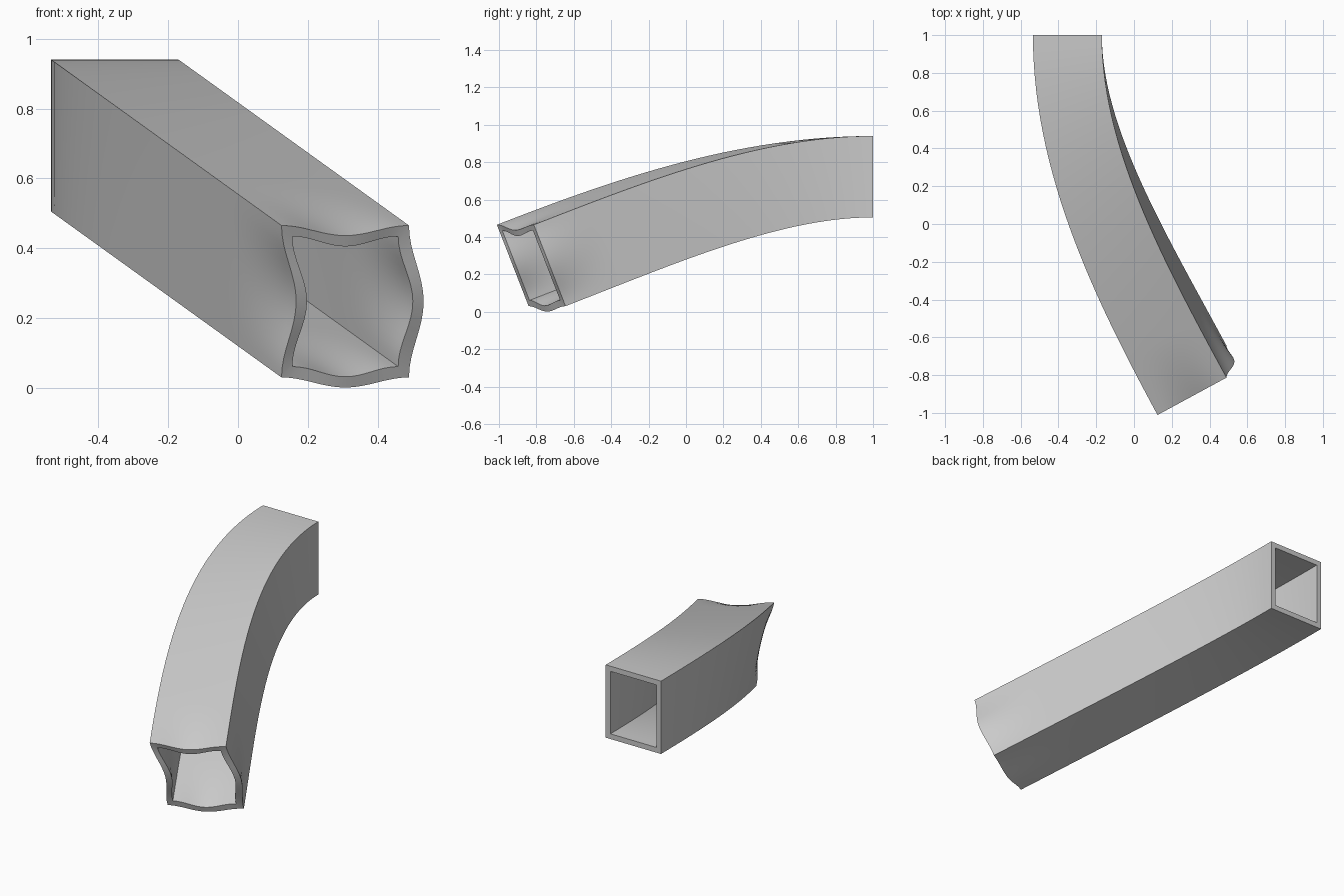
import bpy, bmesh, math

if "Cube" in bpy.data.objects:
    bpy.data.objects.remove(bpy.data.objects["Cube"])

W, H, WALL = 0.1825, 0.2175, 0.031      # half width, half height, wall thickness
LENGTH, SLOPE = 1.8275, 0.667           # run of the centre line along -y, final slope
DX, DZ = 0.66, -0.475                   # sideways and vertical travel of the sweep
TRAVEL = math.hypot(DX, DZ)
PER_SIDE = 16


def rectangle(w, h):
    """Perimeter points (x, z, bulge_x, bulge_z), walls warping at the front."""
    pts = []
    corners = [(-w, h), (w, h), (w, -h), (-w, -h)]
    for k in range(4):
        (x0, z0), (x1, z1) = corners[k], corners[(k + 1) % 4]
        for i in range(PER_SIDE):
            t = i / PER_SIDE
            bulge = math.sin(math.pi * t) ** 2
            bx, bz = (0, -0.029 * bulge) if k % 2 == 0 else (0.042 * bulge, 0)
            pts.append((x0 + (x1 - x0) * t, z0 + (z1 - z0) * t, bx, bz))
    return pts


def place(point, s):
    """Sweep a profile point to distance s, sheared square to the path."""
    x, z, bx, bz = point
    q = 1 - s / LENGTH
    slope = SLOPE * (1 - q * q)
    e = SLOPE * (s - LENGTH / 3 * (1 - q ** 3)) / TRAVEL
    u = (x * DX + z * DZ) / TRAVEL
    f = max(0, 1 - (LENGTH - s) / 0.3) ** 2
    return (-0.3525 + DX * e + x + bx * f,
            1 - s + slope * u,
            0.7225 + DZ * e + z + bz * f)


# Ring positions: even along the body, closer together at the warped mouth
steps = [1.52 * i / 24 for i in range(25)]
steps += [1.52 + (LENGTH - 1.52) * i / 12 for i in range(1, 13)]

bm = bmesh.new()
outer = [[bm.verts.new(place(p, s)) for p in rectangle(W, H)] for s in steps]
inner = [[bm.verts.new(place(p, s)) for p in rectangle(W - WALL, H - WALL)] for s in steps]


def bridge(a, b):
    n = len(a)
    for i in range(n):
        j = (i + 1) % n
        bm.faces.new((a[i], a[j], b[j], b[i]))


# Outer skin, inner skin and the two rims
for skin in (outer, inner):
    for a, b in zip(skin, skin[1:]):
        bridge(a, b)
bridge(outer[0], inner[0])
bridge(outer[-1], inner[-1])
bmesh.ops.recalc_face_normals(bm, faces=bm.faces)

mesh = bpy.data.meshes.new("curved_duct")
bm.to_mesh(mesh)
bm.free()
duct = bpy.data.objects.new("curved_duct", mesh)
bpy.context.collection.objects.link(duct)
bpy.context.view_layer.objects.active = duct
duct.select_set(True)
bpy.ops.object.shade_smooth_by_angle(angle=math.radians(30))
